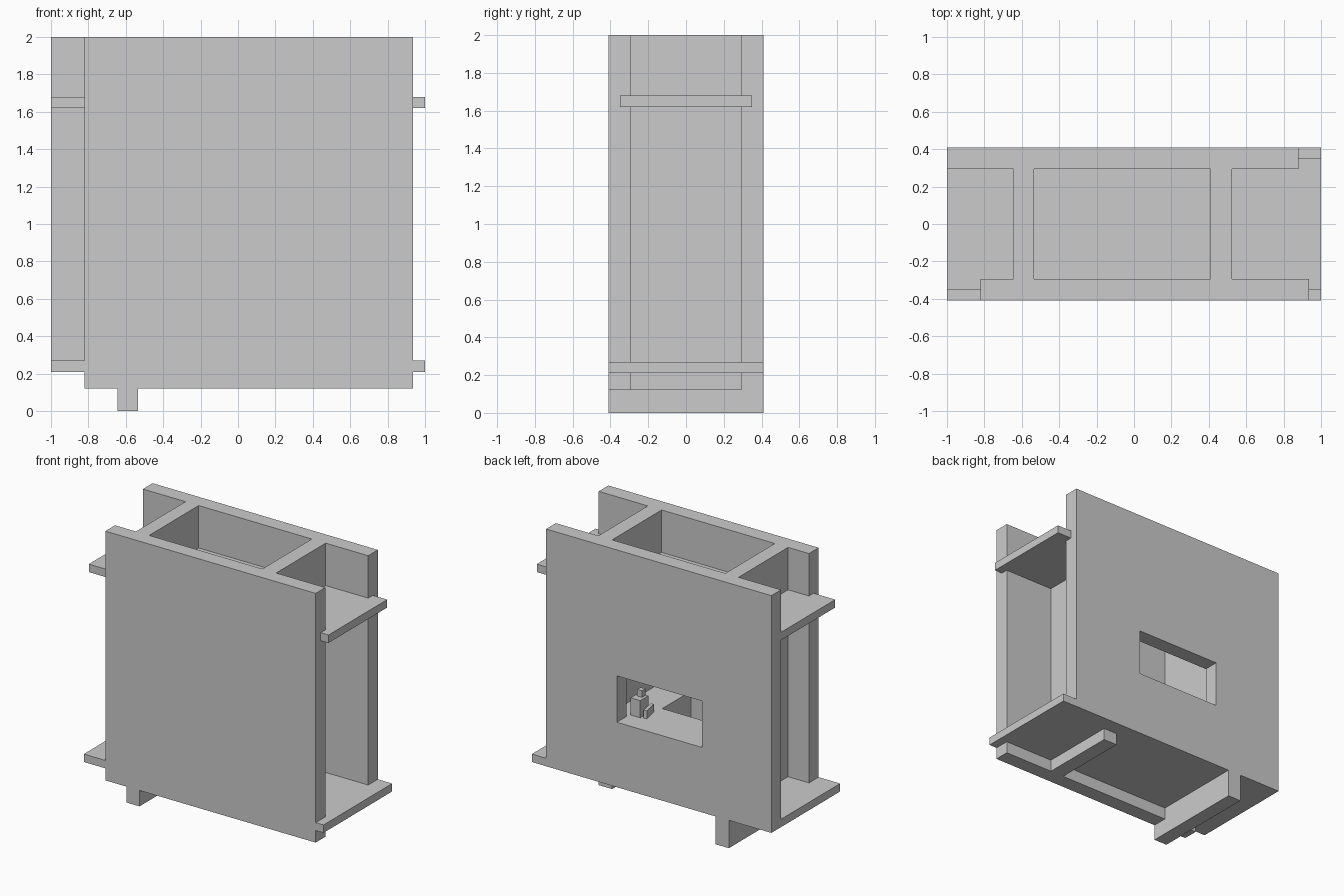
import bpy
import bmesh
from mathutils import Matrix, Vector

if "Cube" in bpy.data.objects:
    bpy.data.objects.remove(bpy.data.objects["Cube"])


def box(name, x, y, z, turn=0.0):
    """Axis-aligned box from (min, max) pairs, optionally turned about its z axis."""
    bm = bmesh.new()
    bmesh.ops.create_cube(bm, size=1)
    size = Vector((x[1] - x[0], y[1] - y[0], z[1] - z[0]))
    bmesh.ops.scale(bm, vec=size, verts=bm.verts)
    bmesh.ops.rotate(bm, matrix=Matrix.Rotation(turn, 3, 'Z'), verts=bm.verts)
    mid = Vector((sum(x) / 2, sum(y) / 2, sum(z) / 2))
    bmesh.ops.translate(bm, vec=mid, verts=bm.verts)
    mesh = bpy.data.meshes.new(name)
    bm.to_mesh(mesh)
    bm.free()
    obj = bpy.data.objects.new(name, mesh)
    bpy.context.collection.objects.link(obj)
    return obj


OUT, IN = 0.41, 0.295           # outer and inner faces of the big panels
LEFT = (-0.645, -0.535)         # left divider
RIGHT = (0.41, 0.525)           # right divider
SILL = 0.70                     # window sill and inner platform height

# Front and back panels, offset sideways from each other
box("front_panel", (-0.82, 0.935), (-OUT, -IN), (0.12, 2))
back = box("back_panel", (-1, 0.88), (IN, OUT), (0.21, 2))

# Window through the back panel
cutter = box("window_cutter", (-0.42, 0.29), (0.2, 0.5), (SILL, 1.05))
cutter.hide_render = True
mod = back.modifiers.new("window", 'BOOLEAN')
mod.object = cutter
mod.operation = 'DIFFERENCE'
mod.solver = 'EXACT'
bpy.context.view_layer.objects.active = back
bpy.ops.object.modifier_apply(modifier=mod.name)
bpy.data.objects.remove(cutter)

# Upright dividers and the foot under the left one
box("left_divider", LEFT, (-IN, IN), (0.12, 2))
box("right_divider", RIGHT, (-IN, IN), (0.12, 2))
box("foot", LEFT, (-OUT, OUT), (0, 0.12))
box("foot_back_tenon", LEFT, (IN, OUT), (0.12, 0.21))

# Through shelves, let into the panels
box("upper_shelf", (-1, 1), (-0.35, 0.35), (1.62, 1.68))
box("lower_shelf", (-1, 1), (-OUT + 0.001, OUT - 0.001), (0.21, 0.27))

# Inner platform around an open corner, with its support
box("platform_strip", (LEFT[1], RIGHT[0]), (0.05, IN), (SILL - 0.06, SILL))
box("platform_side", (0.163, RIGHT[0]), (-IN, 0.05), (SILL - 0.06, SILL))
box("platform_support", (0.163, 0.22), (-IN, 0.05), (0.27, SILL - 0.06))

# Small latch standing on the platform behind the window
box("latch_block", (0.20, 0.28), (0.16, 0.26), (SILL, SILL + 0.13))
box("latch_knob", (0.22, 0.26), (0.17, 0.21), (SILL + 0.13, SILL + 0.18))
box("latch_plate", (0.165, 0.19), (0.13, 0.25), (SILL, SILL + 0.06), 0.2)
